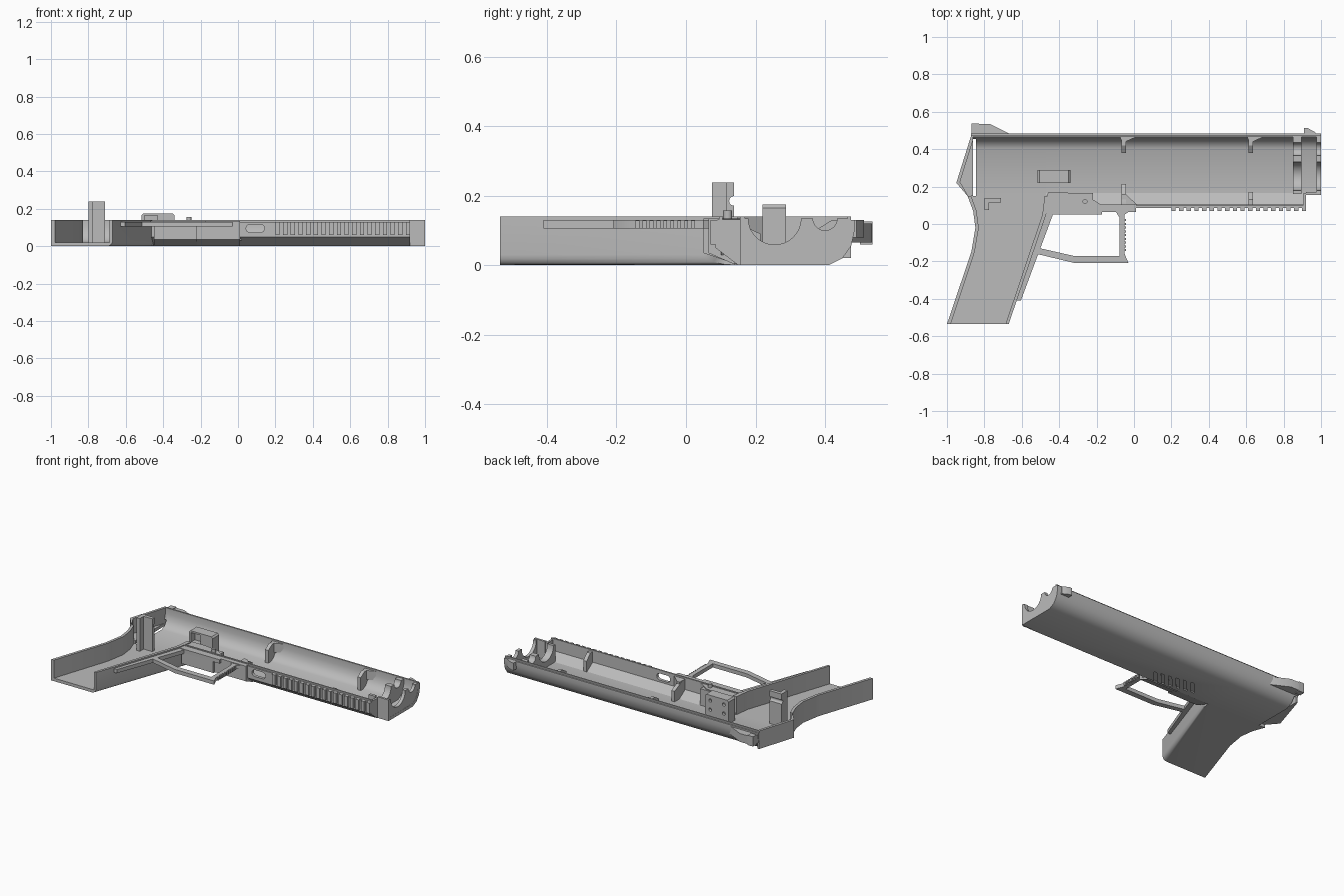
import bpy, bmesh, math
from mathutils import Vector

old = bpy.data.objects.get("Cube")
if old:
    bpy.data.objects.remove(old, do_unlink=True)

grey = bpy.data.materials.new("plain grey")
grey.use_nodes = True
grey.diffuse_color = (0.5, 0.5, 0.5, 1)
grey.node_tree.nodes["Principled BSDF"].inputs["Base Color"].default_value = (0.5, 0.5, 0.5, 1)
parts = []


def prism(name, pts, lo, hi, axis="z", round_edges=(), radius=0.03):
    """Extrude a profile along an axis; optionally round some of its low edges."""
    place = {"x": lambda a, b, t: (t, a, b),
             "y": lambda a, b, t: (a, t, b),
             "z": lambda a, b, t: (a, b, t)}[axis]
    bm = bmesh.new()
    low = [bm.verts.new(place(a, b, lo)) for a, b in pts]
    high = [bm.verts.new(place(a, b, hi)) for a, b in pts]
    n = len(pts)
    bm.faces.new(low)
    bm.faces.new(high)
    for i in range(n):
        j = (i + 1) % n
        bm.faces.new((low[i], low[j], high[j], high[i]))
    bmesh.ops.recalc_face_normals(bm, faces=bm.faces)
    if round_edges:
        edges = [bm.edges.get((low[i], low[(i + 1) % n])) for i in round_edges]
        bmesh.ops.bevel(bm, geom=edges, offset=radius, segments=4, profile=0.5, affect="EDGES")
    me = bpy.data.meshes.new(name)
    bm.to_mesh(me)
    bm.free()
    me.materials.append(grey)
    ob = bpy.data.objects.new(name, me)
    bpy.context.collection.objects.link(ob)
    parts.append(ob)
    return ob


def box(name, x0, x1, y0, y1, z0, z1):
    return prism(name, [(x0, y0), (x1, y0), (x1, y1), (x0, y1)], z0, z1)


def arc(cx, cy, r, a0, a1, n=16):
    return [(cx + r * math.cos(math.radians(a0 + (a1 - a0) * i / n)),
             cy + r * math.sin(math.radians(a0 + (a1 - a0) * i / n))) for i in range(n + 1)]


def cut(target, cutter):
    """Subtract the cutter and discard it."""
    mod = target.modifiers.new("cut", "BOOLEAN")
    mod.operation, mod.solver, mod.object = "DIFFERENCE", "EXACT", cutter
    bpy.context.view_layer.objects.active = target
    bpy.ops.object.modifier_apply(modifier=mod.name)
    parts.remove(cutter)
    bpy.data.objects.remove(cutter, do_unlink=True)


# Barrel shell: one open channel, with a different lower side in each stretch
upper = [(.41, 0), (.45, .02), (.475, .055), (.485, .1), (.485, .13), (.475, .13),
         (.475, .14), (.465, .14), (.465, .1), (.455, .065), (.435, .035), (.405, .02)]
rail = [(.165, .02), (.105, .06), (.105, .14), (.095, .14), (.095, .13), (.085, .13), (.085, .05), (.15, 0)]
barrel = prism("barrel_shell", upper + rail, -.47, .92, "x")
prism("rear_barrel_shell", upper + [(.15, .02), (.15, 0)], -.845, -.47, "x")
prism("muzzle_shell", upper + [(.17, .02), (.17, .14), (.155, .14), (.155, 0)], .92, 1, "x")
prism("rear_upper_wall", upper[2:10], -.872, -.845, "x")

# Rounded opening in the lower rail and slanted grooves under the floor
slot = arc(.065, .095, .022, 90, 270, 8) + arc(.12, .095, .022, -90, 90, 8)
cut(barrel, prism("slot_cutter", slot, .05, .13, "y"))
for i in range(6):
    x, y = -.13 + (i - 2.5) * .05, .215 - (i - 2.5) * .009
    groove = [(x - .05, y - .044), (x - .026, y - .044), (x + .05, y + .044), (x + .026, y + .044)]
    cut(barrel, prism("groove_cutter", groove, -.02, .009))

# Muzzle bulkheads with round cradles
cradle = arc(.4, .135, .035, 0, -180) + arc(.255, .135, .076, 0, -180)
for name, x0, x1, y0 in (("front_bulkhead", .977, .999, .16), ("inner_bulkhead", .85, .895, .16)):
    prism(name, [(y0, .01), (.41, .01), (.45, .04), (.47, .09), (.47, .135)] + cradle + [(y0, .135)], x0, x1, "x")
prism("rail_end_wall", [(.09, .132), (.09, .052), (.15, .003), (.165, .003), (.165, .132)], .905, .919, "x")

# Grip tray, open at its lower end
grip = prism("grip_shell", [(-1, -.535), (-.67, -.535), (-.47, .05), (-.45, .15), (-.89, .15),
                            (-.86, .07), (-.848, -.02), (-.87, -.15)], 0, .14, round_edges=(1,))
cut(grip, prism("grip_cutter", [(-.988, -.56), (-.695, -.56), (-.49, .05), (-.475, .17), (-.878, .17),
                                (-.842, .07), (-.83, -.02), (-.852, -.15)], .02, .2))
prism("front_strap", [(-.635, -.41), (-.605, -.41), (-.43, .06), (-.475, .06)], .105, .13)

# Rear cap behind the narrow gap
rear = prism("rear_cap", [(-.89, .15), (-.95, .22), (-.87, .475), (-.86, .475), (-.86, .15)], .02, .14)
cut(rear, prism("rear_cutter", [(-.875, .13), (-.93, .225), (-.857, .46), (-.8, .46), (-.8, .13)], .04, .2))

# Sights
prism("rear_sight", [(-.87, .475), (-.87, .535), (-.77, .535), (-.65, .475)], .065, .12)
box("rear_sight_blade", -.87, -.83, .5, .537, .06, .125)
prism("front_sight", [(.91, .475), (.91, .512), (.93, .512), (.97, .49), (.97, .475)], .08, .13)

# Ribbed lower rail
for i in range(18):
    x = .2 + i * .041
    box("rail_rib", x, x + .023, .07, .09, .06, .13)

# Trigger housing
prism("trigger_housing", [(.05, .13), (.05, .035), (.15, .001), (.165, .02), (.165, .13)], -.45, -.22, "x")
prism("housing_cover", [(-.48, .06), (-.44, .05), (-.17, .05), (-.17, .1), (-.26, .155), (-.36, .168), (-.46, .168)],
      .11, .135)
prism("housing_front", [(.065, .135), (.065, .035), (.14, .002), (.14, .03), (.105, .06), (.105, .135)],
      -.22, .012, "x")
prism("pivot_pin", arc(-.262, .12, .013, 0, 337.5, 15), .12, .157)

# Trigger guard with a ribbed front face
prism("trigger_guard", [(-.52, -.16), (-.32, -.208), (-.03, -.208), (-.05, -.16), (-.05, .05), (-.02, .07),
                        (-.1, .07), (-.078, .035), (-.078, -.17), (-.325, -.17), (-.51, -.128)], .105, .13)
for i in range(9):
    y = -.145 + i * .02
    box("guard_rib", -.052, -.042, y, y + .011, .106, .129)

# Inner support ribs
for x, low_top in ((-.055, .215), (.625, .17)):
    prism("upper_rib", [(.38, .015), (.38, .105), (.42, .13), (.47, .13), (.465, .07), (.43, .015)],
          x - .012, x + .012, "x")
    prism("lower_rib", [(.095, .13), (.095, .06), (.155, .015), (low_top, .015), (low_top, .09), (.13, .13)],
          x - .012, x + .012, "x")
    prism("upper_gusset", [(x - .01, .44), (x + .01, .44), (x + .07, .467), (x - .02, .467)], .07, .13)
prism("lower_gusset", [(-.066, .16), (-.045, .16), (.02, .1), (-.066, .1)], .03, .13)

# Switch block with a window and screw holes
block = prism("switch_block", [(-.515, .02), (-.34, .02), (-.34, .165), (-.35, .175), (-.505, .175), (-.515, .165)],
              .22, .288, "y")
cut(block, prism("window_cutter", [(-.5, .1), (-.43, .1), (-.43, .163), (-.5, .163)], .2, .26, "y"))
for x in (-.48, -.38):
    for z in (.08, .14):
        cut(block, prism("hole_cutter", arc(x, z, .011, 0, 330, 11), .27, .3, "y"))

# Tall angled post in the grip
post = prism("grip_post", [(-.8, .075), (-.775, .075), (-.775, .115), (-.71, .115), (-.71, .138), (-.8, .138)],
             .015, .238)
cut(post, prism("notch_cutter", arc(.138, .185, .014, 0, 330, 11), -.82, -.7, "x"))

# Soft shading on the curved faces only
for ob in bpy.context.view_layer.objects:
    ob.select_set(ob in parts)
bpy.context.view_layer.objects.active = barrel
bpy.ops.object.shade_smooth_by_angle(angle=math.radians(32))
